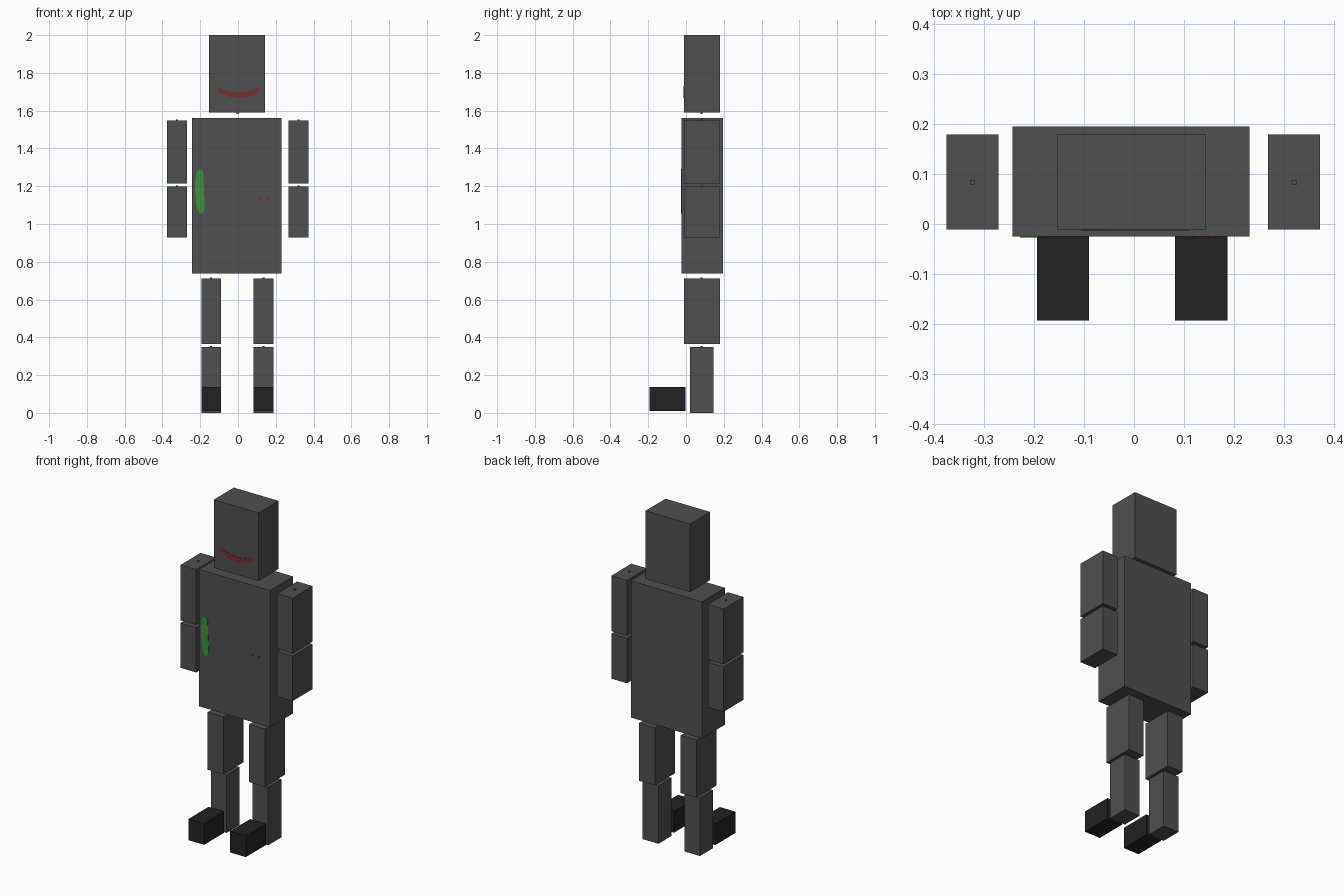
import bpy, math

if "Cube" in bpy.data.objects:
    bpy.data.objects.remove(bpy.data.objects["Cube"])


def material(name, rgb):
    m = bpy.data.materials.new(name)
    m.diffuse_color = (*rgb, 1)
    m.use_nodes = True
    m.node_tree.nodes["Principled BSDF"].inputs["Base Color"].default_value = m.diffuse_color
    return m


GREY = material("dark grey", (0.080, 0.080, 0.080))
BLACK = material("shoe black", (0.016, 0.016, 0.016))
RED = material("dull red", (0.17, 0.032, 0.030))
GREEN = material("leaf green", (0.045, 0.29, 0.045))


def make(name, verts, faces, mat):
    me = bpy.data.meshes.new(name)
    me.from_pydata(verts, [], faces)
    me.materials.append(mat)
    ob = bpy.data.objects.new(name, me)
    bpy.context.collection.objects.link(ob)
    return ob


def box(name, x, y, z, mat=GREY):
    verts = [(a, b, c) for a in x for b in y for c in z]
    faces = [(0, 1, 3, 2), (4, 6, 7, 5), (0, 4, 5, 1),
             (2, 3, 7, 6), (0, 2, 6, 4), (1, 5, 7, 3)]
    return make(name, verts, faces, mat)


def joint(name, x, z):
    r = 0.005
    box(name, (x - r, x + r), (0.083 - r, 0.083 + r), (z - r, z + r))


def plate(name, outline, y, mat):
    # thin painted patch: outline in x, z just in front of surface y
    n = len(outline)
    verts = [(px, y - 0.002, pz) for px, pz in outline]
    verts += [(px, y, pz) for px, pz in outline]
    faces = [tuple(range(n)), tuple(range(2 * n - 1, n - 1, -1))]
    faces += [(i, i + n, (i + 1) % n + n, (i + 1) % n) for i in range(n)]
    make(name, verts, faces, mat)


# Head and torso
box("head", (-0.153, 0.144), (-0.011, 0.179), (1.59, 2.0))
box("torso", (-0.243, 0.231), (-0.025, 0.195), (0.739, 1.562))
joint("neck_joint", -0.003, 1.588)

# Limbs, both sides
DEPTH = (-0.011, 0.179)
for side, arm, leg in (("right", (-0.375, -0.271), (-0.194, -0.09)),
                       ("left", (0.268, 0.372), (0.082, 0.187))):
    box(side + "_upper_arm", arm, DEPTH, (1.215, 1.548))
    box(side + "_lower_arm", arm, DEPTH, (0.929, 1.199))
    box(side + "_upper_leg", leg, DEPTH, (0.364, 0.711))
    box(side + "_lower_leg", leg, (0.02, 0.145), (0.0, 0.349))
    box(side + "_foot", leg, (-0.193, -0.003), (0.01, 0.138), BLACK)
    ax, lx = sum(arm) / 2, sum(leg) / 2
    for part, x, z in (("shoulder", ax, 1.548), ("elbow", ax, 1.199),
                       ("hip", lx, 0.711), ("knee", lx, 0.349)):
        joint(side + "_" + part + "_joint", x, z)

# Smile: curved band across the lower face
xs = [-0.106 + 0.217 * i / 12 for i in range(13)]
mid = [1.682 + 0.033 * abs((x - 0.002) / 0.108) ** 2.2 for x in xs]
half = [0.012 + 0.004 * math.sin(i * math.pi / 12) for i in range(13)]
smile = [(x, m - h) for x, m, h in zip(xs, mid, half)]
smile += [(x, m + h) for x, m, h in reversed(list(zip(xs, mid, half)))]
plate("smile", smile, -0.011, RED)

# Chest marks: tall green blob and two small red spots
blob = [(-0.202, 1.056), (-0.183, 1.062), (-0.176, 1.09), (-0.180, 1.17),
        (-0.183, 1.26), (-0.190, 1.284), (-0.205, 1.29), (-0.219, 1.275),
        (-0.228, 1.22), (-0.226, 1.15), (-0.217, 1.08)]
plate("green_patch", blob, -0.025, GREEN)
for i, x in enumerate((0.112, 0.157)):
    spot = [(x + 0.009 * math.cos(a * math.pi / 4),
             1.138 + 0.009 * math.sin(a * math.pi / 4)) for a in range(8)]
    plate("red_spot_%d" % (i + 1), spot, -0.025, RED)
